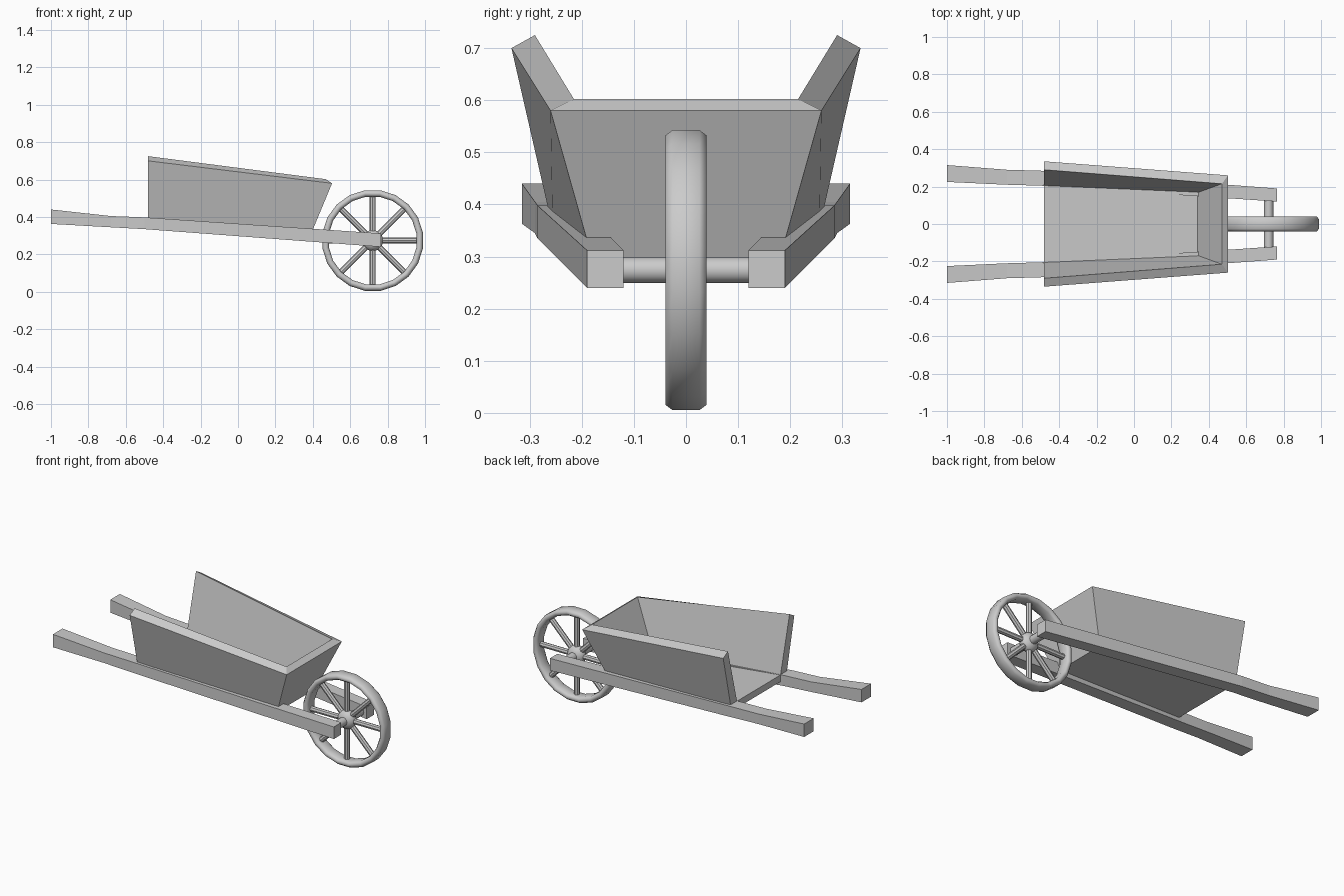
import bpy, bmesh, math
from mathutils import Matrix, Vector

cube = bpy.data.objects.get("Cube")
if cube:
    bpy.data.objects.remove(cube, do_unlink=True)

grey = bpy.data.materials.new("plain grey")
grey.use_nodes = True
colour = (0.6, 0.6, 0.6, 1)
grey.diffuse_color = colour
grey.node_tree.nodes["Principled BSDF"].inputs["Base Color"].default_value = colour

HUB = Vector((0.72, 0, 0.274))


def finish(name, bm, smooth=False):
    bmesh.ops.recalc_face_normals(bm, faces=bm.faces)
    mesh = bpy.data.meshes.new(name)
    bm.to_mesh(mesh)
    bm.free()
    mesh.materials.append(grey)
    obj = bpy.data.objects.new(name, mesh)
    bpy.context.collection.objects.link(obj)
    if smooth:
        bpy.ops.object.select_all(action='DESELECT')
        obj.select_set(True)
        bpy.context.view_layer.objects.active = obj
        bpy.ops.object.shade_smooth_by_angle(angle=math.radians(40))
    return obj


def loft(bm, rings, closed=False):
    """Skin a row of equal cross-sections, capping the ends unless closed."""
    loops = [[bm.verts.new(p) for p in ring] for ring in rings]
    pairs = list(zip(loops, loops[1:]))
    if closed:
        pairs.append((loops[-1], loops[0]))
    else:
        bm.faces.new(loops[0])
        bm.faces.new(loops[-1])
    for a, b in pairs:
        for i in range(len(a)):
            j = (i + 1) % len(a)
            bm.faces.new((a[i], a[j], b[j], b[i]))


def rod(name, start, end, radius, sides=12):
    start, end = Vector(start), Vector(end)
    axis = end - start
    turn = axis.to_track_quat('Z', 'Y').to_matrix().to_4x4()
    bm = bmesh.new()
    bmesh.ops.create_cone(bm, cap_ends=True, segments=sides, radius1=radius, radius2=radius,
                          depth=axis.length, matrix=Matrix.Translation((start + end) / 2) @ turn)
    return finish(name, bm, True)


# Handle rails: x, inner y, outer y, bottom z, top z
stations = [(-1, .225, .315, .363, .44), (-.68, .21, .29, .345, .405),
            (-.5, .205, .285, .335, .398), (.765, .12, .19, .24, .312)]
for side, label in ((1, "back"), (-1, "front")):
    bm = bmesh.new()
    loft(bm, [[(x, side * a, lo), (x, side * b, lo), (x, side * b, hi), (x, side * a, hi)]
              for x, a, b, lo, hi in stations])
    finish(label + "_handle_rail", bm)

# Tray: flared shell, open at the handle end; corners are on the +y half
corners = {
    "outer_low": ((-.48, .256, .355), (.385, .18, .296)),
    "outer_top": ((-.48, .335, .70), (.503, .26, .58)),
    "inner_top": ((-.48, .29, .725), (.47, .215, .602)),
    "inner_low": ((-.48, .205, .395), (.34, .168, .332)),
}
order = ("outer_low", "outer_top", "inner_top", "inner_low")
bm = bmesh.new()
v = {(key, end, s): bm.verts.new((p[0], s * p[1], p[2]))
     for key, ends in corners.items() for end, p in enumerate(ends) for s in (1, -1)}
for a, b in zip(order, order[1:]):
    for s in (1, -1):
        bm.faces.new((v[a, 0, s], v[a, 1, s], v[b, 1, s], v[b, 0, s]))
    bm.faces.new((v[a, 1, 1], v[a, 1, -1], v[b, 1, -1], v[b, 1, 1]))
for key in ("outer_low", "inner_low"):
    bm.faces.new((v[key, 0, 1], v[key, 1, 1], v[key, 1, -1], v[key, 0, -1]))
bm.faces.new([v[key, 0, 1] for key in order] + [v[key, 0, -1] for key in reversed(order)])
tray = finish("tray", bm)

# Wheel rim: chamfered section swept round the hub
section = [(.272, -.026), (.272, .026), (.262, .039), (.247, .039),
           (.237, .026), (.237, -.026), (.247, -.039), (.262, -.039)]
bm = bmesh.new()
STEPS = 20
loft(bm, [[HUB + Vector((r * math.cos(t), y, r * math.sin(t))) for r, y in section]
          for t in (2 * math.pi * (i + .5) / STEPS for i in range(STEPS))], closed=True)
bpy_rim = finish("wheel_rim", bm, True)
for p in bpy_rim.data.polygons:
    p.use_smooth = True
edge_attr = bpy_rim.data.attributes.get("sharp_edge")
if edge_attr:
    bpy_rim.data.attributes.remove(edge_attr)

# Spokes
for i in range(8):
    t = i * math.pi / 4
    rod("spoke", HUB, HUB + Vector((math.cos(t), 0, math.sin(t))) * .245, .016, 8)

# Hub and axle
bm = bmesh.new()
bmesh.ops.create_uvsphere(bm, u_segments=16, v_segments=10, radius=1,
                          matrix=Matrix.Translation(HUB) @ Matrix.Diagonal((.056, .042, .056, 1)))
finish("hub", bm, True)
rod("axle", HUB - Vector((0, .188, 0)), HUB + Vector((0, .188, 0)), .025)
